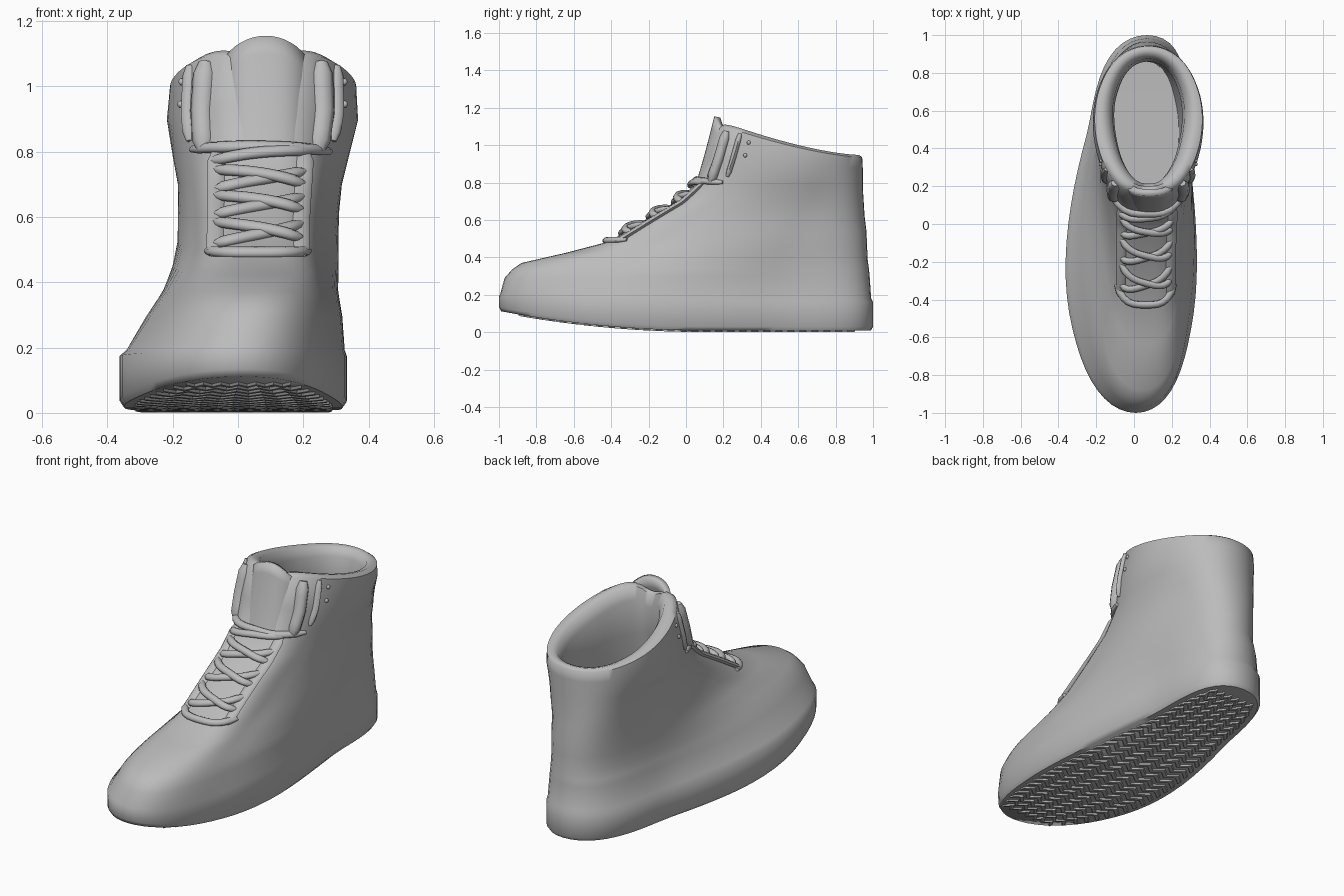
import bpy, bmesh, math
from mathutils import Vector

if "Cube" in bpy.data.objects:
    bpy.data.objects.remove(bpy.data.objects["Cube"])

grey = bpy.data.materials.new("grey")
grey.diffuse_color = (0.5, 0.5, 0.5, 1)
grey.use_nodes = True
grey.node_tree.nodes["Principled BSDF"].inputs["Base Color"].default_value = grey.diffuse_color


def make_object(name, bm, angle=40):
    bmesh.ops.recalc_face_normals(bm, faces=bm.faces)
    me = bpy.data.meshes.new(name)
    bm.to_mesh(me)
    bm.free()
    ob = bpy.data.objects.new(name, me)
    bpy.context.collection.objects.link(ob)
    me.materials.append(grey)
    bpy.ops.object.select_all(action='DESELECT')
    ob.select_set(True)
    bpy.context.view_layer.objects.active = ob
    bpy.ops.object.shade_smooth_by_angle(angle=math.radians(angle))
    return ob


def ground(y):
    # toe spring of the outsole
    return 0.009 + 0.105 * (max(0, 0.1 - y) / 1.1) ** 2


# Ring: y front, y back, z front, z back, centre x, toe/heel sway, 4 half widths
OUTER = [
    (-.988, .988, 0, 0, -.015, .20, .42, .362, .285, .45),     # outsole
    (-1.0, 1.0, .02, .02, -.015, .20, .44, .375, .30, .475),   # sole edge
    (-1.0, 1.0, .19, .16, -.015, .20, .445, .375, .30, .475),  # sole lip
    (-.993, .99, .205, .18, -.008, .19, .44, .36, .29, .46),
    (-.97, .982, .29, .30, .018, .12, .41, .315, .28, .44),    # toe box
    (-.93, .978, .335, .34, .028, .10, .38, .288, .276, .42),
    (-.88, .972, .37, .38, .036, .09, .35, .262, .272, .40),
    (-.64, .968, .425, .46, .052, .04, .33, .235, .268, .38),
    (-.41, .965, .485, .54, .06, .02, .31, .222, .262, .37),   # lace throat
    (-.22, .955, .60, .62, .063, 0, .30, .228, .26, .36),
    (-.05, .95, .70, .70, .067, 0, .30, .24, .26, .36),
    (.06, .945, .80, .78, .07, 0, .29, .265, .275, .34),       # ankle
    (.11, .945, .94, .88, .075, 0, .31, .285, .30, .33),
    (.16, .942, 1.125, .935, .077, 0, .28, .28, .29, .32),     # collar rim
]
INNER = [
    (.18, .925, 1.14, .948, .077, 0, .24, .25, .262, .29),
    (.20, .895, 1.13, .94, .077, 0, .17, .205, .23, .26),
    (.215, .875, 1.06, .90, .077, 0, .13, .175, .20, .23),
    (.21, .86, .85, .80, .075, 0, .12, .165, .19, .22),
    (.12, .86, .55, .50, .07, 0, .15, .17, .19, .22),
    (.08, .86, .30, .28, .06, 0, .17, .175, .18, .22),
]


def point(r, a):
    """Point on a ring; a = 0 at the toe, pi at the heel, sign gives the side."""
    t = (1 - math.cos(a)) / 2
    # blunt front across the laced throat
    flat = .035 * min(1, max(0, (r[2] - .43) / .06))
    ty = t - flat * (1 - math.exp(-t / .035)) * (1 - t)
    y = r[0] + (r[1] - r[0]) * ty
    u = abs(a) / math.pi * 3
    i = min(int(u), 2)
    s = u - i
    s = .5 * s + .5 * s * s * (3 - 2 * s)
    w = r[6 + i] * (1 - s) + r[7 + i] * s
    x = r[4] + r[5] * (t - .35) ** 2 + w * math.sin(a)
    z = r[3] + (r[2] - r[3]) * (1 - t) ** 1.5
    if r[2] < .1:
        z += ground(y)
    if r[2] > 1.05:
        z -= .06 * math.exp(-t / .04)   # dip behind the tongue
    return Vector((x, y, z))


def surface(k, a):
    """Point on the outer shell at a fractional ring number."""
    i = min(int(k), len(OUTER) - 2)
    return point(OUTER[i], a).lerp(point(OUTER[i + 1], a), k - i)


def tube(name, pts, radius, flat=1.0):
    """Round cord along points with closed ends."""
    bm = bmesh.new()
    n, prev = 8, None
    for i, p in enumerate(pts):
        d = (pts[min(i + 1, len(pts) - 1)] - pts[max(i - 1, 0)]).normalized()
        side = d.cross(Vector((0, -.6, .8)))
        if side.length < .1:
            side = d.cross(Vector((1, 0, 0)))
        side.normalize()
        up = side.cross(d)
        # rounded ends
        r = radius * (.6 if i in (0, len(pts) - 1) else 1)
        ring = [bm.verts.new(p + side * r * math.cos(j * math.tau / n)
                             + up * r * flat * math.sin(j * math.tau / n)) for j in range(n)]
        if prev:
            for j in range(n):
                bm.faces.new((prev[j], prev[(j + 1) % n], ring[(j + 1) % n], ring[j]))
        else:
            bm.faces.new(ring)
        prev = ring
    bm.faces.new(prev)
    return make_object(name, bm, 60)


# Shoe shell: sole, upper, collar and hollow inside in one loft
N = 64
bm = bmesh.new()
loops = []
for r in OUTER + INNER:
    angles = [i * math.tau / N for i in range(N)]
    loops.append([bm.verts.new(point(r, a if a <= math.pi else a - math.tau)) for a in angles])
for lo, hi in zip(loops, loops[1:]):
    for i in range(N):
        j = (i + 1) % N
        bm.faces.new((lo[i], lo[j], hi[j], hi[i]))
for cap in (loops[0], loops[-1]):
    for i in range(N // 2):
        q = [cap[i], cap[i + 1], cap[N - i - 1], cap[(N - i) % N]]
        bm.faces.new(list(dict.fromkeys(q)))
make_object("shoe_shell", bm, 55)

# Tongue: curved tab with rounded top, tucked into the collar
bm = bmesh.new()
cols, rows, grid = 16, 8, []
for i in range(cols + 1):
    phi = -1.1 + 2.2 * i / cols
    top = 1.02 + .135 * math.cos(phi) ** 1.1
    col = []
    for j in range(rows + 1):
        z = .72 + (top - .72) * j / rows
        y = .02 + .13 * ((z - .72) / .43) ** .8 + .16 * (1 - math.cos(phi)) ** 1.3
        col.append(bm.verts.new((.085 + .15 * math.sin(phi), y, z)))
    grid.append(col)
for a, b in zip(grid, grid[1:]):
    for j in range(rows):
        bm.faces.new((a[j], b[j], b[j + 1], a[j + 1]))
tongue = make_object("tongue", bm)
mod = tongue.modifiers.new("thickness", 'SOLIDIFY')
mod.thickness = .035
mod.offset = -1

# Padded flap edges and eyelet stays on both sides of the opening
for side, label in ((-1, "left"), (1, "right")):
    tube(f"collar_flap_{label}",
         [surface(11.1 + 1.85 * i / 8, side * .68) + Vector((0, -.004, -.008)) for i in range(9)],
         .036, .8)
    tube(f"collar_flap_seam_{label}",
         [surface(11.3 + 1.65 * i / 8, side * .92) for i in range(9)], .022, .7)
    tube(f"eyelet_stay_{label}",
         [surface(7.9 + 3.1 * i / 12, side * .5) for i in range(13)], .03, .5)
    # Eyelets on the collar flap
    for k in (12.2, 12.7):
        bm = bmesh.new()
        bmesh.ops.create_uvsphere(bm, u_segments=10, v_segments=6, radius=.011)
        bmesh.ops.translate(bm, verts=bm.verts, vec=surface(k, side * 1.08))
        make_object(f"eyelet_{label}", bm)


# Laces: straight end bars plus crossing rows
def lace(name, k0, k1, a, lift):
    pts = []
    for i in range(13):
        s = i / 12
        p = surface(k0 + (k1 - k0) * s, -a + 2 * a * s)
        pts.append(p + Vector((0, -.6, .8)) * (.008 + lift * math.sin(s * math.pi)))
    tube(name, pts, .02, .8)


lace("lace_bottom_bar", 7.95, 7.95, .66, .004)
for i in range(3):
    k = 8.2 + i * .8
    lace("lace_cross_right", k, k + .55, .52, .002)
    lace("lace_cross_left", k + .6, k + .15, .52, .014)
lace("lace_top_cross", 10.65, 11.0, .6, .012)
lace("lace_top_bar", 11.05, 11.0, .9, .008)

# Outsole tread: zigzag ribs across the sole
bm = bmesh.new()
for row in range(28):
    y0 = -.86 + row * .064
    t = (y0 + .985) / 1.97
    edge = point(OUTER[0], math.acos(1 - 2 * t)).x
    other = point(OUTER[0], -math.acos(1 - 2 * t)).x
    prev = None
    for i in range(13):
        x = other + .03 + (edge - other - .06) * i / 12
        y = y0 + (.02 if i % 2 else -.02)
        quad = [bm.verts.new((x, y + dy, ground(y + dy) + dz))
                for dy, dz in ((-.02, .004), (-.012, -.008), (.012, -.008), (.02, .004))]
        if prev:
            for j in range(4):
                bm.faces.new((prev[j], prev[(j + 1) % 4], quad[(j + 1) % 4], quad[j]))
        else:
            bm.faces.new(quad)
        prev = quad
    bm.faces.new(prev)
make_object("outsole_tread", bm, 20)
